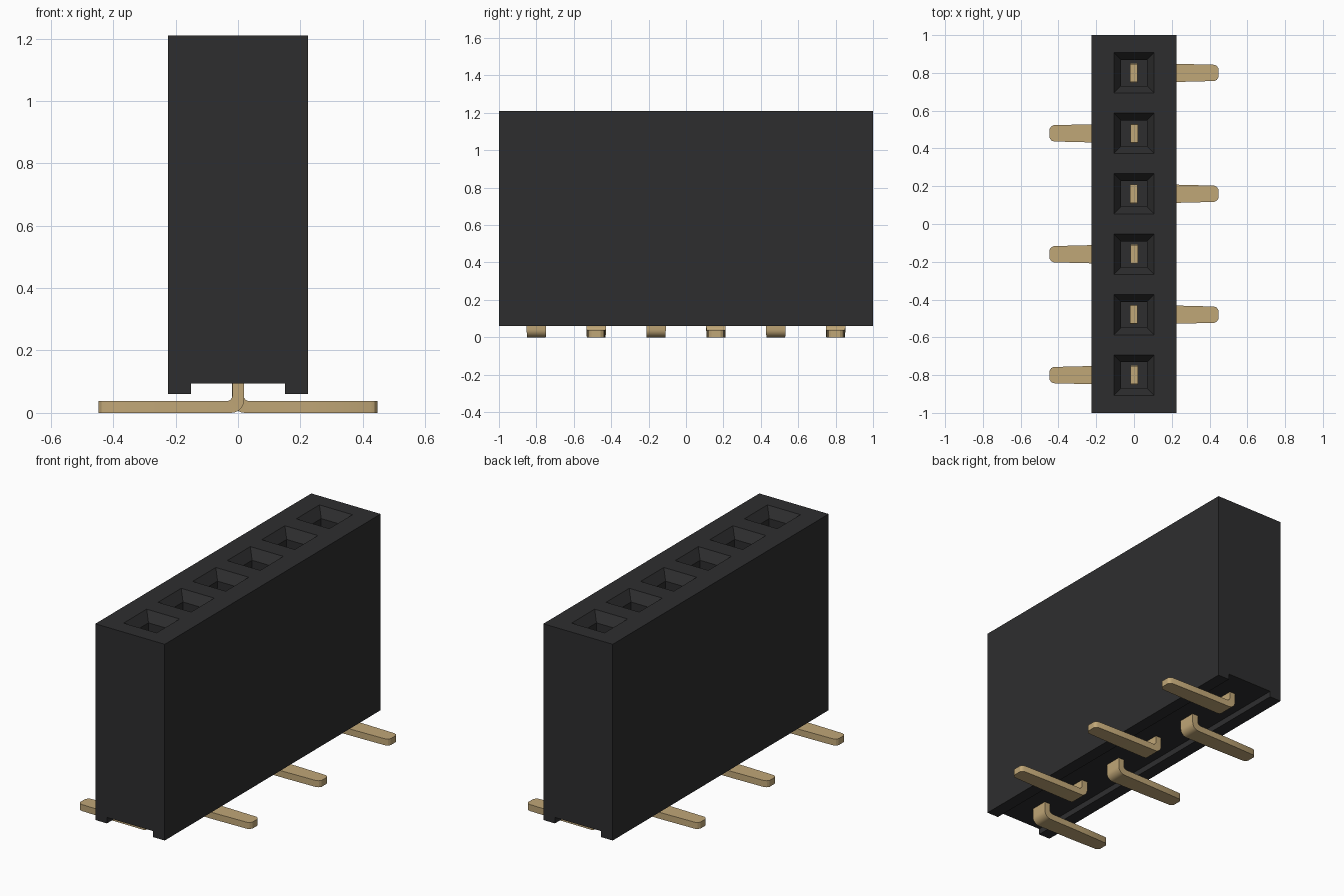
import bpy, bmesh, math

cube = bpy.data.objects.get("Cube")
if cube:
    bpy.data.objects.remove(cube, do_unlink=True)


def material(name, rgb, roughness):
    m = bpy.data.materials.new(name)
    m.use_nodes = True
    m.diffuse_color = (*rgb, 1)
    bsdf = m.node_tree.nodes["Principled BSDF"]
    bsdf.inputs["Base Color"].default_value = (*rgb, 1)
    bsdf.inputs["Roughness"].default_value = roughness
    return m


def finish(bm, name, mat):
    bmesh.ops.recalc_face_normals(bm, faces=bm.faces)
    mesh = bpy.data.meshes.new(name)
    bm.to_mesh(mesh)
    bm.free()
    mesh.materials.append(mat)
    return mesh


def place(mesh, name, y=0, turn=0):
    ob = bpy.data.objects.new(name, mesh)
    ob.location.y = y
    ob.rotation_euler.z = turn
    bpy.context.collection.objects.link(ob)
    return ob


def loft(bm, rings):
    """Skin a list of equal point rings, cap both ends, return side faces per span."""
    rows = [[bm.verts.new(p) for p in ring] for ring in rings]
    n = len(rows[0])
    spans = []
    for a, b in zip(rows, rows[1:]):
        spans.append([bm.faces.new((a[i], a[(i + 1) % n], b[(i + 1) % n], b[i]))
                      for i in range(n)])
    bm.faces.new(rows[0])
    bm.faces.new(rows[-1])
    return spans


black = material("black plastic", (0.027, 0.027, 0.028), 0.6)
gold = material("gold metal", (0.53, 0.385, 0.185), 0.5)

PITCH, COUNT = 0.32, 6
TOP, MOUTH, BORE = 1.21, 0.107, 0.052
centres = [(i - (COUNT - 1) / 2) * PITCH for i in range(COUNT)]

# Housing: grooved cross-section run along y, split at every socket
section = [(-MOUTH, TOP), (MOUTH, TOP), (0.225, TOP), (0.225, 0.06), (0.15, 0.06),
           (0.15, 0.095), (-0.15, 0.095), (-0.15, 0.06), (-0.225, 0.06), (-0.225, TOP)]
ys = [-1] + [c + s * MOUTH for c in centres for s in (-1, 1)] + [1]
bm = bmesh.new()
spans = loft(bm, [[(x, y, z) for x, z in section] for y in ys])
bmesh.ops.recalc_face_normals(bm, faces=bm.faces)

# Sockets: funnel mouth, then a deep square bore
for span in spans[1::2]:
    face = span[0]
    bmesh.ops.inset_individual(bm, faces=[face], thickness=MOUTH - BORE)
    bmesh.ops.translate(bm, verts=face.verts, vec=(0, 0, -0.055))
    bmesh.ops.inset_individual(bm, faces=[face], thickness=0.0)
    bmesh.ops.translate(bm, verts=face.verts, vec=(0, 0, -0.75))
place(finish(bm, "housing", black), "housing")

# Contact pin: side profile as (outer x, z, inner x, z, half width) stations
stations = [(-0.02, 0.85, 0.018, 0.85, 0.048), (-0.02, 0.10, 0.018, 0.10, 0.052)]
STEPS = 6
for i in range(STEPS + 1):
    a = math.pi / 2 * i / STEPS
    c, s = math.cos(a), math.sin(a)
    stations.append((0.022 - 0.042 * c, 0.042 - 0.042 * s,
                     0.036 - 0.018 * c, 0.056 - 0.018 * s, 0.052 - 0.002 * i / STEPS))
# Leg with a rounded tip
for x, w in ((0.23, 0.048), (0.425, 0.043), (0.438, 0.037), (0.447, 0.024)):
    stations.append((x, 0, x, 0.038, w))
bm = bmesh.new()
loft(bm, [[(ox, -w, oz), (ox, w, oz), (ix, w, iz), (ix, -w, iz)]
          for ox, oz, ix, iz, w in stations])
pin_mesh = finish(bm, "contact_pin", gold)

# Legs alternate sides along the row
pins = [place(pin_mesh, f"contact_pin_{i + 1}", y, 0 if i % 2 else math.pi)
        for i, y in enumerate(centres)]

# Smooth the bends, keep the edges sharp
bpy.ops.object.select_all(action="DESELECT")
pins[0].select_set(True)
bpy.context.view_layer.objects.active = pins[0]
bpy.ops.object.shade_smooth_by_angle(angle=math.radians(30))
